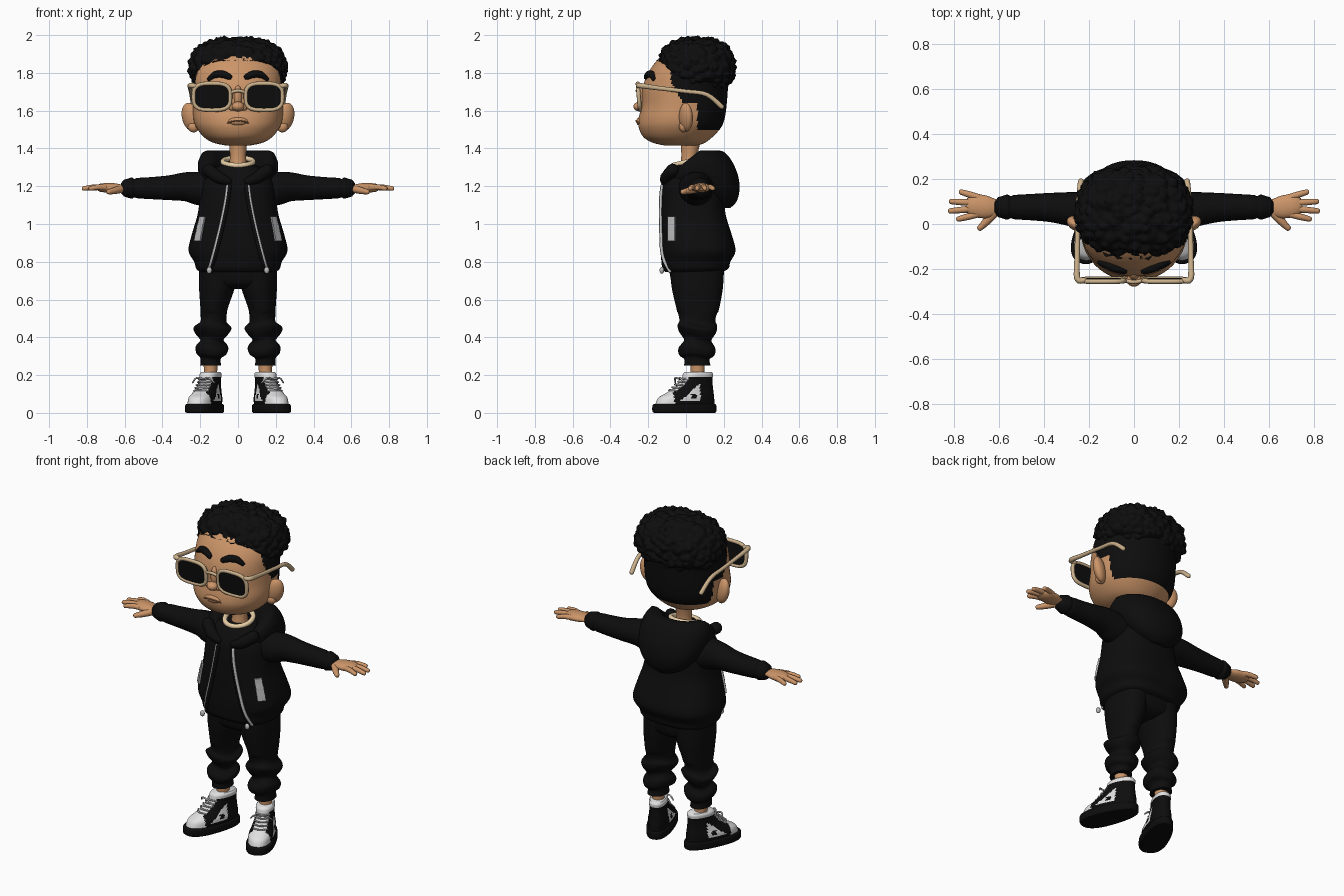
import bpy, bmesh, math
from mathutils import Vector, Matrix, noise

if "Cube" in bpy.data.objects:
    bpy.data.objects.remove(bpy.data.objects["Cube"])


def material(name, r, g, b):
    m = bpy.data.materials.new(name)
    m.diffuse_color = (r, g, b, 1)
    m.use_nodes = True
    m.node_tree.nodes["Principled BSDF"].inputs["Base Color"].default_value = m.diffuse_color
    return m


BLACK = material("black cloth", 0.004, 0.004, 0.004)
SKIN = material("skin", 0.60, 0.30, 0.14)
LIP = material("lip", 0.30, 0.13, 0.06)
FRAME = material("tan frame", 0.60, 0.44, 0.26)
CREAM = material("cream shirt", 0.80, 0.62, 0.38)
WHITE = material("white leather", 0.75, 0.75, 0.75)
GREY = material("grey metal", 0.50, 0.50, 0.50)


def smooth_path(pts, n, closed=False):
    """Catmull-Rom resampling of tuples."""
    out, m = [], len(pts)
    get = (lambda i: pts[i % m]) if closed else (lambda i: pts[max(0, min(m - 1, i))])
    for i in range(m if closed else m - 1):
        a, b, c, d = (get(i + k) for k in (-1, 0, 1, 2))
        for s in range(n):
            t = s / n
            out.append(tuple(0.5 * (2 * q + (r - p) * t + (2 * p - 5 * q + 4 * r - u) * t * t
                                    + (3 * q - p - 3 * r + u) * t ** 3) for p, q, r, u in zip(a, b, c, d)))
    if not closed:
        out.append(tuple(pts[-1]))
    return out


def skin(name, rings, mats, closed=False, mirror=False, rule=None):
    """Bridge equal rings of points into a solid; rule picks the material slot."""
    bm = bmesh.new()
    vs = [[bm.verts.new(p) for p in r] for r in rings]
    k, n = len(rings), len(rings[0])
    for i in range(k if closed else k - 1):
        a, b = vs[i], vs[(i + 1) % k]
        for j in range(n):
            bm.faces.new((a[j], a[(j + 1) % n], b[(j + 1) % n], b[j]))
    if not closed:
        bm.faces.new(vs[0])
        bm.faces.new(vs[-1])
    bmesh.ops.recalc_face_normals(bm, faces=bm.faces)
    return finish(name, bm, mats, mirror, rule)


def finish(name, bm, mats, mirror=False, rule=None):
    if rule:
        for f in bm.faces:
            f.material_index = rule(f.calc_center_median())
    me = bpy.data.meshes.new(name)
    bm.to_mesh(me)
    bm.free()
    for m in mats if isinstance(mats, list) else [mats]:
        me.materials.append(m)
    ob = bpy.data.objects.new(name, me)
    bpy.context.collection.objects.link(ob)
    if mirror:
        ob.modifiers.new("mirror", 'MIRROR').use_clip = False
    return ob


def power(v, e):
    return math.copysign(abs(v) ** e, v)


def oval(z, cx, cy, rx, ry, n, seg):
    return [Vector((cx + rx * power(math.cos(a), 2 / n), cy + ry * power(math.sin(a), 2 / n), z))
            for a in (2 * math.pi * i / seg for i in range(seg))]


def loft(name, rows, mats, n=2.0, seg=48, sub=5, warp=None, **kw):
    """Rows of (z, half width, front y, back y, centre x)."""
    rows = smooth_path([tuple(r) + (0,) * (5 - len(r)) for r in rows], sub)
    rings = [oval(z, cx, (f + b) / 2, rx, (b - f) / 2, n, seg) for z, rx, f, b, cx in rows]
    if warp:
        rings = [[warp(p) for p in r] for r in rings]
    return skin(name, rings, mats, **kw)


def row_at(rows, z):
    rs = smooth_path(rows, 8)
    return min(rs, key=lambda r: abs(r[0] - z))


def front_y(rows, x, z, n):
    _, rx, f, b = row_at(rows, z)
    return (f + b) / 2 - (b - f) / 2 * max(0, 1 - abs(x / rx) ** n) ** (1 / n)


def sweep(name, pts, mat, up=(0, 0, 1), flat=1.0, seg=12, sub=4, closed=False, xf=None, **kw):
    """Tube along (x, y, z, radius) points with rounded ends."""
    ps = smooth_path(pts, sub, closed)
    if not closed:
        for end in (0, -1):
            p, q = Vector(ps[end][:3]), Vector(ps[1 if end == 0 else -2][:3])
            t, r = (p - q).normalized(), ps[end][3]
            for d, s in ((0.5, 0.85), (0.8, 0.5)):
                new = tuple(p + t * r * d) + (r * s,)
                ps = [new] + ps if end == 0 else ps + [new]
    rings, m = [], len(ps)
    for i, p in enumerate(ps):
        a = ps[(i - 1) % m if closed else max(i - 1, 0)]
        b = ps[(i + 1) % m if closed else min(i + 1, m - 1)]
        t = (Vector(b[:3]) - Vector(a[:3])).normalized()
        s = t.cross(Vector(up)).normalized()
        u = s.cross(t)
        rings.append([Vector(p[:3]) + p[3] * (s * math.cos(w) + u * math.sin(w) * flat)
                      for w in (2 * math.pi * j / seg for j in range(seg))])
    if xf:
        rings = [[xf @ v for v in r] for r in rings]
    return skin(name, rings, mat, closed=closed, **kw)


def ball(name, c, r, mat, rot=(0, 0, 0), mirror=False):
    bm = bmesh.new()
    M = Matrix.Translation(c)
    for ang, ax in zip(rot, 'XYZ'):
        M = M @ Matrix.Rotation(ang, 4, ax)
    bmesh.ops.create_uvsphere(bm, u_segments=24, v_segments=16, radius=1, matrix=M @ Matrix.Diagonal((*r, 1)))
    return finish(name, bm, mat, mirror)


# Head with shaved black sides
HEAD = [(1.415, 0.06, -0.11, 0.06), (1.43, 0.13, -0.175, 0.10), (1.46, 0.18, -0.225, 0.14), (1.51, 0.22, -0.25, 0.185),
        (1.56, 0.236, -0.25, 0.205), (1.63, 0.238, -0.235, 0.215), (1.72, 0.238, -0.23, 0.222),
        (1.80, 0.236, -0.20, 0.225), (1.87, 0.21, -0.15, 0.20), (1.93, 0.13, -0.08, 0.14)]


def shaved(c):
    if c.z > 1.64:
        return int(c.y > -0.08 + max(0, 1.75 - c.z) * 0.6)
    return int(c.y > 0.06 and c.z > 1.495)


loft("head", HEAD, [SKIN, BLACK], n=2.1, seg=128, sub=8, rule=shaved)
loft("neck", [(1.28, 0.05, -0.035, 0.07), (1.36, 0.043, -0.025, 0.062), (1.45, 0.05, -0.03, 0.08)], SKIN)
ball("ear", (0.25, 0.0, 1.565), (0.05, 0.032, 0.078), SKIN, (0, 0.25, 0.5), True)
ball("ear_lobe", (0.235, -0.012, 1.515), (0.03, 0.025, 0.03), SKIN, mirror=True)
ball("nose", (0, -0.243, 1.622), (0.034, 0.036, 0.026), SKIN)
ball("nostril", (0.03, -0.232, 1.617), (0.02, 0.022, 0.018), SKIN, mirror=True)
ball("nose_bridge", (0, -0.225, 1.675), (0.022, 0.025, 0.06), SKIN)
ball("lips", (0, -0.238, 1.543), (0.055, 0.026, 0.024), SKIN)
sweep("mouth_line", [(x, -0.264 + 5 * x * x, 1.547 - 4 * x * x, 0.004) for x in (-0.055, -0.03, 0, 0.03, 0.055)], LIP)
sweep("eyebrow", [(x, front_y(HEAD, x, z, 2.1) - 0.002, z, r) for x, z, r in
                  ((0.045, 1.778, 0.016), (0.08, 1.792, 0.02), (0.12, 1.79, 0.019), (0.152, 1.768, 0.012))],
      BLACK, mirror=True)

# Curly hair mass with a rising front hairline
bm = bmesh.new()
bmesh.ops.create_icosphere(bm, subdivisions=6, radius=1)
for v in bm.verts:
    p = v.co.normalized()
    p = p / sum(abs(c) ** 2.5 for c in p) ** 0.4
    q = Vector((p.x * 0.252, 0.055 + p.y * 0.197, 1.82 + p.z * (0.162 if p.z > 0 else 0.12)))
    q += v.co * (0.024 * (0.9 - noise.voronoi(q * 24)[0][0] * 1.4) + 0.004 * noise.noise(q * 60))
    line = 1.715 + max(0, min(1, (0.03 - q.y) / 0.17)) * 0.15
    q.z = max(q.z, line + 0.006 * noise.noise(q * 40))
    v.co = q
finish("hair", bm, BLACK)


# Sunglasses
def lens_ring(half_x, half_z, seg=40):
    pts = []
    for i in range(seg):
        a = 2 * math.pi * i / seg
        x, z = 0.138 + half_x * power(math.cos(a), 0.62), 1.674 + half_z * power(math.sin(a), 0.62)
        pts.append((x, -0.25 - (z - 1.674) * 0.08, z))
    return pts


sweep("glasses_rim", [p + (0.011,) for p in lens_ring(0.097, 0.07)], FRAME, up=(0, 1, 0), seg=8, sub=1,
      closed=True, mirror=True)
skin("lens", [[Vector(p) + Vector((0, dy, 0)) for p in lens_ring(0.095, 0.068)] for dy in (-0.005, 0.005)],
     BLACK, mirror=True)
sweep("glasses_bridge", [(-0.045, -0.25, 1.695, 0.009), (0, -0.258, 1.706, 0.009), (0.045, -0.25, 1.695, 0.009)], FRAME)
sweep("glasses_temple", [(0.222, -0.25, 1.73, 0.013), (0.252, -0.243, 1.733, 0.014), (0.253, -0.15, 1.72, 0.012),
                         (0.25, 0.0, 1.702, 0.011), (0.245, 0.11, 1.685, 0.012), (0.236, 0.19, 1.62, 0.013)],
      FRAME, mirror=True)

# Jacket body, hood and shirt collar
BODY = [(0.745, 0.20, -0.11, 0.19), (0.765, 0.222, -0.125, 0.225), (0.80, 0.232, -0.13, 0.235), (0.86, 0.262, -0.135, 0.262),
        (0.95, 0.243, -0.135, 0.24), (1.05, 0.214, -0.135, 0.21), (1.15, 0.20, -0.13, 0.20),
        (1.22, 0.19, -0.12, 0.19), (1.28, 0.15, -0.09, 0.15), (1.315, 0.085, -0.06, 0.09)]
loft("jacket_body", BODY, BLACK, n=2.6, seg=64)


def droop(p):
    return Vector((p.x, p.y, p.z - 0.8 * max(0, 0.07 - p.y)))


loft("hood", [(1.085, 0.05, 0.16, 0.235), (1.12, 0.12, 0.10, 0.268), (1.18, 0.175, 0.04, 0.283), (1.25, 0.205, -0.04, 0.277),
              (1.32, 0.212, -0.095, 0.25), (1.37, 0.195, -0.115, 0.215), (1.388, 0.17, -0.105, 0.18),
              (1.37, 0.125, -0.085, 0.13), (1.28, 0.08, -0.06, 0.09)], BLACK, n=2.2, warp=droop)
sweep("lapel", [(0.05, -0.115, 1.225, 0.02), (0.10, -0.105, 1.245, 0.032), (0.155, -0.07, 1.285, 0.035)], BLACK, mirror=True)
sweep("shirt_collar", [(0.08 * math.cos(a), 0.01 + 0.078 * math.sin(a), 1.33 + 0.02 * math.sin(a), 0.014)
                       for a in (math.pi * i / 8 for i in range(16))], CREAM, seg=10, sub=3, closed=True)

# Zips and pocket trims follow the jacket surface
zip_pts = []
for i in range(9):
    t = i / 8
    x, z = 0.055 + 0.1 * t ** 1.3, 1.20 - 0.45 * t
    zip_pts.append((x, front_y(BODY, x, z, 2.6) - 0.004, z, 0.009))
sweep("jacket_edge", [(x - 0.008, y + 0.004, z, 0.014) for x, y, z, r in zip_pts], BLACK, up=(0, 1, 0), mirror=True)
sweep("zip", zip_pts, GREY, up=(0, 1, 0), seg=8, mirror=True)
ball("zip_pull", (0.152, -0.128, 0.755), (0.014, 0.012, 0.018), GREY, mirror=True)


def side_x(y, z):
    _, rx, f, b = row_at(BODY, z)
    return rx * (1 - abs((y - (f + b) / 2) / ((b - f) / 2)) ** 2.6) ** (1 / 2.6)


pocket = []
for i in range(9):
    z = 0.91 + 0.13 * i / 8
    edge = [(side_x(y, z), y, z) for y in (-0.09, -0.073, -0.055)]
    pocket.append([Vector((x + d, y - d, z)) for d, e in ((0.007, edge), (-0.002, edge[::-1])) for x, y, z in e])
skin("pocket_trim", pocket, GREY, mirror=True)

# Sleeves and hands
sweep("sleeve", [(0.10, 0.05, 1.19, 0.10), (0.20, 0.055, 1.188, 0.09), (0.27, 0.065, 1.197, 0.078), (0.36, 0.073, 1.192, 0.066),
                 (0.45, 0.075, 1.19, 0.059), (0.53, 0.075, 1.19, 0.054), (0.548, 0.075, 1.19, 0.049),
                 (0.562, 0.075, 1.19, 0.056), (0.578, 0.075, 1.19, 0.052)], BLACK, seg=24, mirror=True)
sweep("palm", [(0.56, 0.073, 1.188, 0.032), (0.61, 0.073, 1.19, 0.036), (0.655, 0.075, 1.192, 0.05), (0.705, 0.082, 1.192, 0.052)],
      SKIN, flat=0.48, seg=20, mirror=True)
FINGERS = {"index": ((0.70, 0.042), (0.78, 0.022)), "middle": ((0.71, 0.068), (0.816, 0.058)),
           "ring": ((0.71, 0.094), (0.812, 0.10)), "little": ((0.69, 0.118), (0.768, 0.142))}
for key, (a, b) in FINGERS.items():
    mid = ((a[0] + b[0]) / 2, (a[1] + b[1]) / 2)
    sweep(key + "_finger", [(*a, 1.194, 0.015), (*mid, 1.195, 0.0145), (*b, 1.188, 0.012)], SKIN, mirror=True)
sweep("thumb", [(0.62, 0.05, 1.184, 0.02), (0.655, 0.012, 1.176, 0.018), (0.685, -0.018, 1.17, 0.013)], SKIN, mirror=True)

# Trousers with gathered lower legs
loft("trouser_seat", [(0.655, 0.09, -0.02, 0.13), (0.69, 0.185, -0.075, 0.19), (0.79, 0.205, -0.09, 0.205)], BLACK, n=2.4)
LEG = [(0.76, 0.10, -0.085, 0.20, 0.105), (0.66, 0.094, -0.075, 0.195, 0.112), (0.55, 0.072, -0.05, 0.175, 0.127),
       (0.485, 0.07, -0.035, 0.155, 0.13), (0.455, 0.10, -0.045, 0.165, 0.135), (0.425, 0.088, -0.035, 0.16, 0.137),
       (0.385, 0.06, -0.01, 0.135, 0.138), (0.345, 0.086, -0.04, 0.155, 0.138), (0.31, 0.08, -0.035, 0.15, 0.14),
       (0.288, 0.055, -0.01, 0.125, 0.145), (0.25, 0.055, -0.01, 0.13, 0.145)]


def rumple(p):
    if p.z < 0.52:
        p.z += 0.012 * math.sin(math.atan2(p.y - 0.06, p.x - 0.135) * 2 + p.z * 8) * min(1, (p.z - 0.25) * 12)
    return p


loft("trouser_leg", LEG, BLACK, n=2.1, warp=rumple, mirror=True)
loft("ankle", [(0.17, 0.04, 0.02, 0.1, 0.145), (0.22, 0.035, 0.025, 0.098, 0.145), (0.28, 0.04, 0.02, 0.1, 0.145)],
     SKIN, mirror=True)

# High-top shoes, turned outward
TURN = Matrix.Translation((0.145, 0.06, 0)) @ Matrix.Rotation(math.radians(22), 4, 'Z')
BACK = TURN.inverted()


def place(p):
    return TURN @ Vector((p.x * (0.9 - 0.7 * min(p.y, 0.05)), p.y, p.z))


def shoe_color(c):
    c = BACK @ c
    if c.z > 0.19 or c.y < -0.155:
        return 1
    if abs(c.x) < 0.036 and c.y < -0.03:
        return 1
    panel = -0.12 < c.y < -0.005 and 0.062 < c.z < 0.062 + (c.y + 0.125) * 0.8
    hole = -0.06 < c.y < -0.03 and 0.075 < c.z < 0.10
    return int(panel and not hole)


loft("shoe_sole", [(0, 0.07, -0.235, 0.095), (0.006, 0.079, -0.25, 0.104), (0.04, 0.079, -0.25, 0.104), (0.048, 0.07, -0.24, 0.097)],
     BLACK, n=2.4, warp=place, mirror=True)
loft("shoe_upper", [(0.045, 0.071, -0.236, 0.094), (0.08, 0.071, -0.218, 0.093), (0.105, 0.064, -0.175, 0.09),
                    (0.135, 0.057, -0.125, 0.086), (0.175, 0.054, -0.088, 0.083), (0.205, 0.056, -0.078, 0.086),
                    (0.217, 0.048, -0.066, 0.078)], [BLACK, WHITE], n=2.3, seg=80, sub=7, warp=place,
     mirror=True, rule=shoe_color)
for i in range(5):
    y, z = -0.157 + 0.017 * i, 0.117 + 0.015 * i
    sweep("lace_%d" % (i + 1), [(-0.04, y + 0.022, z, 0.005), (0, y - 0.003, z + 0.004, 0.005), (0.04, y + 0.022, z, 0.005)],
          GREY, seg=8, xf=TURN, mirror=True)
for s in (-1, 1):
    sweep("lace_bow", [(0, -0.098, 0.178, 0.005), (s * 0.035, -0.112, 0.185, 0.005), (s * 0.062, -0.10, 0.16, 0.004)],
          GREY, seg=8, xf=TURN, mirror=True)

# Smooth shading with kept sharp edges
bpy.ops.object.select_all(action='SELECT')
bpy.context.view_layer.objects.active = bpy.context.selected_objects[0]
bpy.ops.object.shade_smooth_by_angle(angle=math.radians(50))
